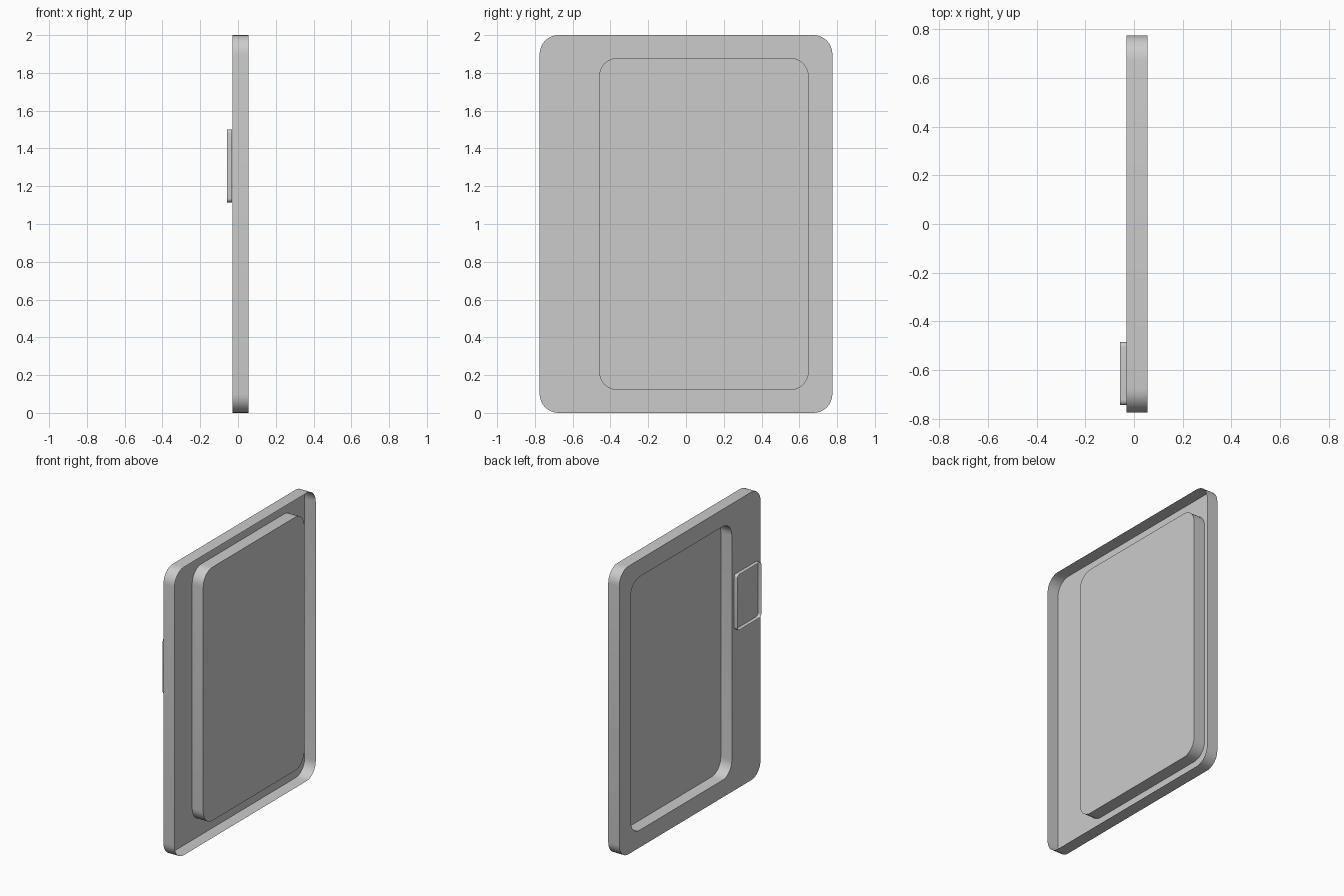
import bpy
import bmesh
from math import cos, sin, pi, radians

cube = bpy.data.objects.get("Cube")
if cube:
    bpy.data.objects.remove(cube, do_unlink=True)

# Single painted metal colour
paint = bpy.data.materials.new("light_grey")
paint.use_nodes = True
grey = (0.6, 0.6, 0.6, 1)
paint.diffuse_color = grey
paint.node_tree.nodes["Principled BSDF"].inputs["Base Color"].default_value = grey


def rounded_loop(bm, x, y0, y1, z0, z1, radius, steps=8):
    """Ring of vertices around a rounded rectangle facing along x."""
    corners = [(y1 - radius, z1 - radius), (y0 + radius, z1 - radius),
               (y0 + radius, z0 + radius), (y1 - radius, z0 + radius)]
    ring = []
    for i, (cy, cz) in enumerate(corners):
        for s in range(steps + 1):
            a = (i + s / steps) * pi / 2
            ring.append(bm.verts.new((x, cy + radius * cos(a), cz + radius * sin(a))))
    return ring


def pressed_sheet(name, loops):
    """Thin sheet that steps through the loops and is closed at the last one."""
    bm = bmesh.new()
    rings = [rounded_loop(bm, *loop) for loop in loops]
    for a, b in zip(rings, rings[1:]):
        for i in range(len(a)):
            j = (i + 1) % len(a)
            bm.faces.new((a[i], a[j], b[j], b[i]))
    bm.faces.new(rings[-1])
    mesh = bpy.data.meshes.new(name)
    bm.to_mesh(mesh)
    bm.free()
    mesh.materials.append(paint)
    obj = bpy.data.objects.new(name, mesh)
    bpy.context.collection.objects.link(obj)
    bpy.ops.object.select_all(action='DESELECT')
    obj.select_set(True)
    bpy.context.view_layer.objects.active = obj
    bpy.ops.object.shade_smooth_by_angle(angle=radians(30))
    return obj


# Door sheet: folded rim, flat back and pressed-out centre panel
rim, back = 0.055, -0.03
outer = (-0.775, 0.775, 0, 2, 0.1)
panel = (-0.46, 0.65, 0.12, 1.88, 0.1)
pressed_sheet("door_panel", [(rim, *outer), (back, *outer), (back, *panel), (rim, *panel)])

# Shallow open handle tray on the back of the door
tray = (-0.745, -0.485, 1.115, 1.5, 0.02)
pressed_sheet("handle_tray", [(-0.057, *tray), (back - 0.001, *tray)])
